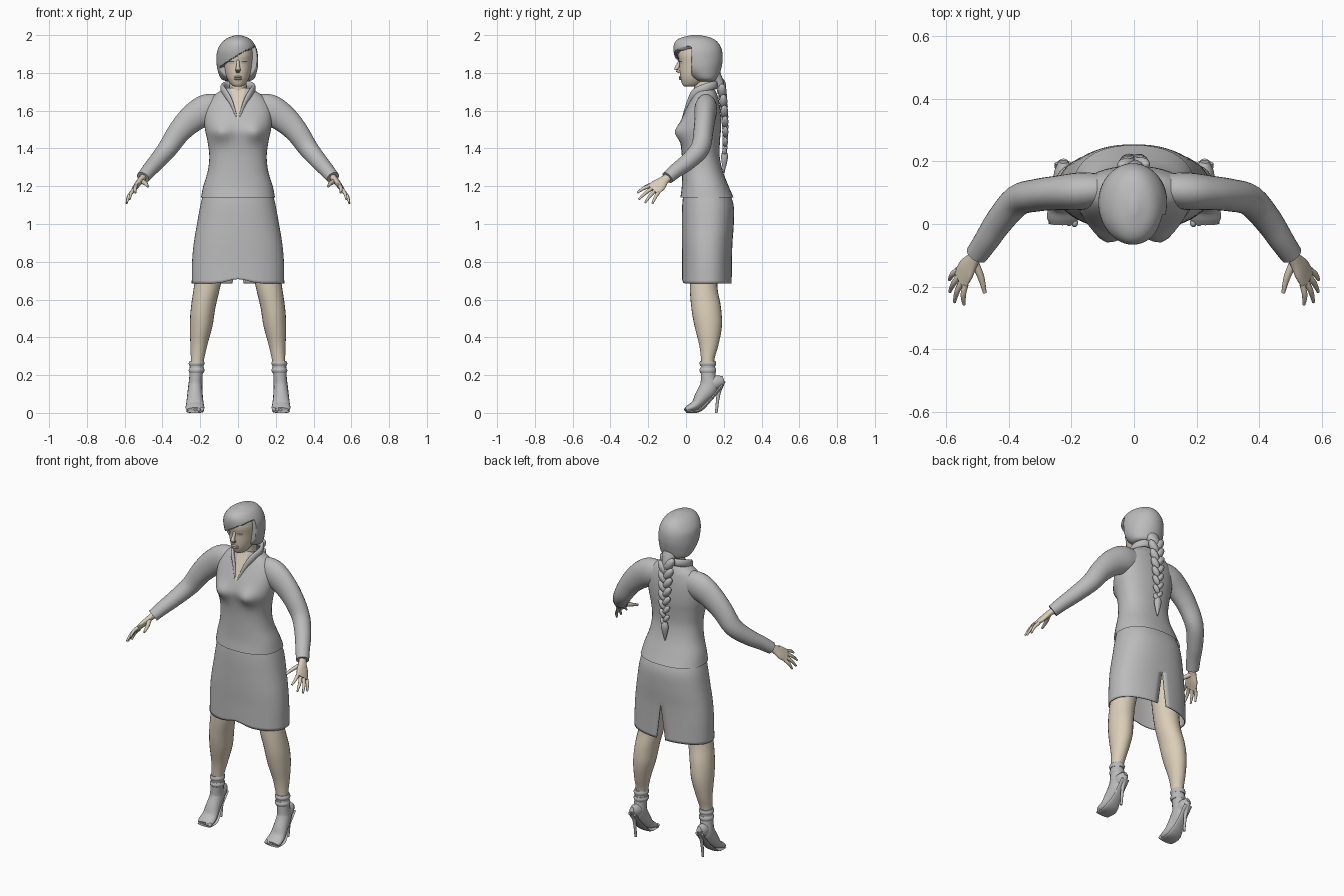
import bpy
import bmesh
import math
from mathutils import Matrix, Vector

default_cube = bpy.data.objects.get("Cube")
if default_cube:
    bpy.data.objects.remove(default_cube, do_unlink=True)


def make_material(name, red, green, blue):
    material = bpy.data.materials.new(name)
    material.use_nodes = True
    colour = (red, green, blue, 1)
    material.diffuse_color = colour
    material.node_tree.nodes["Principled BSDF"].inputs["Base Color"].default_value = colour
    return material


grey = make_material("plain grey", 0.5, 0.5, 0.5)
skin = make_material("pale skin", 0.71, 0.62, 0.48)
dark = make_material("dark eye line", 0.1, 0.1, 0.1)


def finish(name, bm, material, mirror=False):
    """Turn a bmesh into a smooth shaded object, optionally mirrored in x."""
    bmesh.ops.recalc_face_normals(bm, faces=bm.faces[:])
    mesh = bpy.data.meshes.new(name)
    bm.to_mesh(mesh)
    bm.free()
    mesh.materials.append(material)
    mesh.polygons.foreach_set("use_smooth", [True] * len(mesh.polygons))
    mesh.set_sharp_from_angle(angle=math.radians(60))
    obj = bpy.data.objects.new(name, mesh)
    bpy.context.collection.objects.link(obj)
    if mirror:
        modifier = obj.modifiers.new("both sides", 'MIRROR')
        modifier.use_mirror_merge = False
    return obj


def skin_rows(name, rows, material, caps=True, mirror=False):
    """Join rows of points with quads; coincident points are welded."""
    bm = bmesh.new()
    grid = [[bm.verts.new(point) for point in row] for row in rows]
    for lower, upper in zip(grid, grid[1:]):
        for i in range(len(lower) - 1):
            bm.faces.new((lower[i], lower[i + 1], upper[i + 1], upper[i]))
    if caps:
        bm.faces.new(grid[0][:-1])
        bm.faces.new(grid[-1][:-1])
    bmesh.ops.remove_doubles(bm, verts=bm.verts[:], dist=0.00002)
    return finish(name, bm, material, mirror)


def resample(rows, steps):
    """Smooth interpolation through the given rows of values."""
    result = []
    last = len(rows) - 1
    for i in range(last):
        neighbours = (rows[max(i - 1, 0)], rows[i], rows[i + 1], rows[min(i + 2, last)])
        for step in range(steps):
            t = step / steps
            result.append([
                b + t * ((c - a) + t * ((2 * a - 5 * b + 4 * c - d) + t * (3 * (b - c) + d - a))) / 2
                for a, b, c, d in zip(*neighbours)])
    result.append(rows[last])
    return result


def stack(name, rows, material, shape=None, power=2, sides=40, steps=5, caps=True, mirror=False):
    """Upright form from rows of height, half width, front, back and optional centre x."""
    def bend(value):
        return math.copysign(abs(value) ** (2 / power), value)
    rings = []
    for z, width, front, back, *centre in resample(rows, steps):
        ring = []
        for i in range(sides + 1):
            angle = math.tau * i / sides
            point = Vector((width * bend(math.sin(angle)) + sum(centre),
                            (front + back) / 2 + (back - front) / 2 * bend(math.cos(angle)), z))
            if shape:
                shape(point, 1 if i < sides / 2 else -1)
            ring.append(point)
        rings.append(ring)
    return skin_rows(name, rings, material, caps, mirror)


def tube(name, path, material, ref=Vector((0, 0, 1)), sides=16, steps=4, mirror=False):
    """Swept limb; each path entry is x, y, z and the two radii."""
    path = resample(path, steps)
    centres = [Vector(entry[:3]) for entry in path]
    rings = []
    for i, entry in enumerate(path):
        tangent = centres[min(i + 1, len(path) - 1)] - centres[max(i - 1, 0)]
        across = tangent.cross(ref).normalized()
        over = across.cross(tangent).normalized()
        angles = [math.tau * k / sides for k in range(sides + 1)]
        rings.append([centres[i] + across * math.cos(a) * entry[3] + over * math.sin(a) * entry[4]
                      for a in angles])
    return skin_rows(name, rings, material, True, mirror)


def beads(name, matrices, material, mirror=False):
    bm = bmesh.new()
    for matrix in matrices:
        bmesh.ops.create_uvsphere(bm, u_segments=16, v_segments=10, radius=1, matrix=matrix)
    return finish(name, bm, material, mirror)


def decal(name, outline, target, material, mirror=False, count=12):
    """Thin plate laid on the front of another part."""
    rows = []
    for j in range(count + 1):
        half, x, z = outline(j / count)
        rows.append([Vector((x + half * (2 * i / count - 1), -0.4, z)) for i in range(count + 1)])
    obj = skin_rows(name, rows, material, False)
    wrap = obj.modifiers.new("lay on", 'SHRINKWRAP')
    wrap.target = target
    wrap.wrap_method = 'PROJECT'
    wrap.wrap_mode = 'ABOVE_SURFACE'
    wrap.use_project_y = True
    wrap.offset = 0.003
    if mirror:
        obj.modifiers.new("both sides", 'MIRROR').use_mirror_merge = False
    return obj


def oval(x, z, width, height):
    return lambda t: (width * math.sin(math.pi * t), x, z - height * math.cos(math.pi * t))


# Jacket with a rounded bust
def bust(p, side):
    if p.y < 0.08:
        p.y -= 0.034 * math.exp(-((abs(p.x) - 0.09) / 0.05) ** 2 - ((p.z - 1.485) / 0.05) ** 2)


jacket = stack("jacket", [
    (1.14, .196, -.03, .252), (1.2, .184, -.022, .226), (1.28, .16, -.02, .195),
    (1.36, .152, -.022, .178), (1.44, .162, -.03, .18), (1.5, .175, -.036, .185),
    (1.56, .18, -.022, .185), (1.62, .172, .005, .18), (1.67, .14, .03, .17),
    (1.7, .1, .045, .158), (1.72, .07, .052, .148)], grey, bust, power=2.3, caps=False)
decal("neckline_skin", lambda t: (0.036 * t + 0.0005, 0, 1.55 + 0.165 * t), jacket, skin)
tube("collar", [(0, .158, 1.735, .012, .022), (.055, .148, 1.735, .012, .022),
                (.082, .1, 1.72, .012, .022), (.068, .045, 1.695, .01, .02),
                (.035, .012, 1.64, .008, .012), (.006, -.018, 1.56, .004, .004)], grey, mirror=True)


# Skirt with a raised front hem and a slit at the back
def hem(p, side):
    low = max(0, 0.9 - p.z) / 0.22
    if p.y > 0.12:
        p.x += side * 0.03 * low * math.exp(-(p.x / 0.08) ** 2)
    else:
        p.z += 0.025 * low ** 3 * math.exp(-(p.x / 0.07) ** 2)


skirt = stack("skirt", [
    (1.18, .178, -.012, .225), (1.1, .199, -.02, .252), (1, .217, -.022, .253),
    (.9, .234, -.022, .246), (.8, .243, -.02, .243), (.685, .245, -.02, .242)],
    grey, hem, power=2.3, sides=56, caps=False)
skirt.modifiers.new("cloth", 'SOLIDIFY').thickness = 0.006

# Sleeves
tube("sleeve", [
    (.09, .11, 1.615, .05, .07), (.165, .105, 1.605, .06, .082), (.24, .1, 1.56, .055, .074),
    (.31, .092, 1.49, .052, .062), (.372, .075, 1.4, .05, .053), (.43, .01, 1.33, .045, .045),
    (.47, -.05, 1.285, .04, .039), (.503, -.098, 1.245, .036, .034)], grey, sides=24, mirror=True)

# Hands: a flat palm with spread fingers
spread = Vector((.36, .77, -.52)).normalized()
reach = Vector((.42, -.69, -.59))
palm_normal = spread.cross(reach)
tube("palm", [(.495, -.085, 1.255, .022, .018), (.515, -.115, 1.232, .026, .017),
              (.536, -.145, 1.205, .04, .015), (.555, -.178, 1.18, .04, .01)],
     skin, palm_normal, mirror=True)
knuckles = Vector((.55, -.17, 1.184))
tips = {"index": (.543, -.258, 1.165), "middle": (.574, -.25, 1.13),
        "ring": (.589, -.217, 1.112), "little": (.59, -.178, 1.108)}
for i, (finger, tip) in enumerate(tips.items()):
    base = knuckles + spread * 0.021 * (i - 1.5)
    middle = base.lerp(Vector(tip), 0.5) + Vector((.005, 0, .005))
    tube(finger + "_finger", [(*base, .01, .01), (*middle, .009, .009), (*tip, .005, .005)],
         skin, palm_normal, sides=10, mirror=True)
tube("thumb", [(.512, -.12, 1.228, .014, .014), (.49, -.168, 1.215, .011, .011),
               (.477, -.22, 1.198, .006, .006)], skin, sides=10, mirror=True)

# Legs
stack("leg", [
    (.95, .08, .03, .19, .12), (.7, .071, .02, .165, .158), (.56, .065, .028, .185, .184),
    (.46, .06, .045, .19, .195), (.36, .045, .07, .172, .207), (.28, .035, .08, .15, .215),
    (.2, .032, .085, .148, .222)], skin, sides=24, mirror=True)

# High heeled shoes
forward_down = Vector((0, 1, -1))
tube("shoe_upper", [
    (.218, .115, .26, .037, .037), (.223, .118, .19, .035, .04), (.226, .122, .138, .038, .05),
    (.228, .085, .085, .042, .04), (.228, .055, .045, .047, .028), (.228, .02, .025, .05, .02),
    (.228, 0, .017, .04, .012)], grey, forward_down, mirror=True)
tube("shoe_back", [(.224, .13, .15, .034, .04), (.225, .17, .165, .03, .035),
                   (.226, .2, .175, .014, .02)], grey, mirror=True)
tube("sole", [(.226, .195, .15, .028, .008), (.226, .13, .07, .028, .008),
              (.228, .07, .012, .045, .008), (.228, 0, .007, .045, .007)],
     grey, forward_down, mirror=True)
tube("stiletto_heel", [(.226, .19, .17, .02, .02), (.226, .172, .1, .01, .01),
                       (.226, .16, 0, .007, .007)], grey, forward_down, mirror=True)
for level in (.262, .225):
    stack("ankle_strap", [(level - .014, .037, .076, .156, .22), (level, .042, .071, .16, .219),
                          (level + .014, .037, .076, .156, .218)], grey, sides=24, mirror=True)
beads("toes", [Matrix.Translation((.19 + .018 * i, .004 + .003 * i, .018))
               @ Matrix.Diagonal((.011, .014, .012, 1)) for i in range(5)], grey, mirror=True)

# Neck and head
stack("neck", [(1.6, .06, .045, .155), (1.68, .05, .045, .15), (1.75, .046, .042, .15),
               (1.82, .05, .04, .15)], skin, sides=24)
head = stack("head", [
    (1.727, .012, -.004, .03), (1.735, .033, -.017, .07), (1.765, .055, -.028, .12),
    (1.8, .068, -.033, .15), (1.85, .077, -.035, .17), (1.9, .08, -.042, .17),
    (1.95, .068, -.03, .15), (1.98, .03, .01, .1)], skin, power=2.2)
tube("nose", [(0, -.03, 1.872, .007, .006), (0, -.043, 1.838, .009, .01),
              (0, -.05, 1.818, .013, .011), (0, -.032, 1.804, .01, .006)], skin, Vector((0, 1, -1)))
beads("lips", [Matrix.Translation((0, -.029, height)) @ Matrix.Diagonal((.022, .009, .006, 1))
               for height in (1.768, 1.778)], skin)
decal("eye", oval(.033, 1.853, .015, .006), head, grey, mirror=True)
decal("lash", oval(.033, 1.861, .017, .0025), head, dark, mirror=True)
decal("eyebrow", oval(.034, 1.877, .02, .0025), head, grey, mirror=True)


# Hair cap swept aside above the face
def fringe(p, side):
    if p.z < 1.887 + 0.6 * p.x:
        p.y = max(p.y, 0.03)


stack("hair", [
    (1.755, .055, .06, .15, 0), (1.77, .088, .03, .17, -.002), (1.82, .106, -.03, .186, -.003),
    (1.87, .11, -.055, .194, -.004), (1.92, .105, -.066, .19, -.004), (1.96, .084, -.06, .17, -.002),
    (1.985, .055, -.03, .135, 0), (2, .012, .03, .075, 0)], grey, fringe, sides=64, steps=8)

# Braid of overlapping, alternately tilted strands
tube("braid_root", [(0, .14, 1.8, .05, .04), (0, .175, 1.75, .035, .025),
                    (0, .188, 1.69, .03, .02)], grey, forward_down)
strands = []
for i in range(14):
    t = i / 13
    side = 1 if i % 2 else -1
    size = 1 - 0.45 * t
    strands.append(Matrix.Translation((side * .02 * size, .188 + .02 * math.sin(2.2 * t), 1.73 - .35 * t))
                   @ Matrix.Rotation(side * math.radians(35), 4, 'Y')
                   @ Matrix.Diagonal((.024 * size, .024 * size, .047 * size, 1)))
beads("braid", strands, grey)
tube("braid_tuft", [(0, .203, 1.385, .012, .012), (0, .204, 1.35, .022, .018),
                    (0, .2, 1.27, .003, .003)], grey, forward_down)
